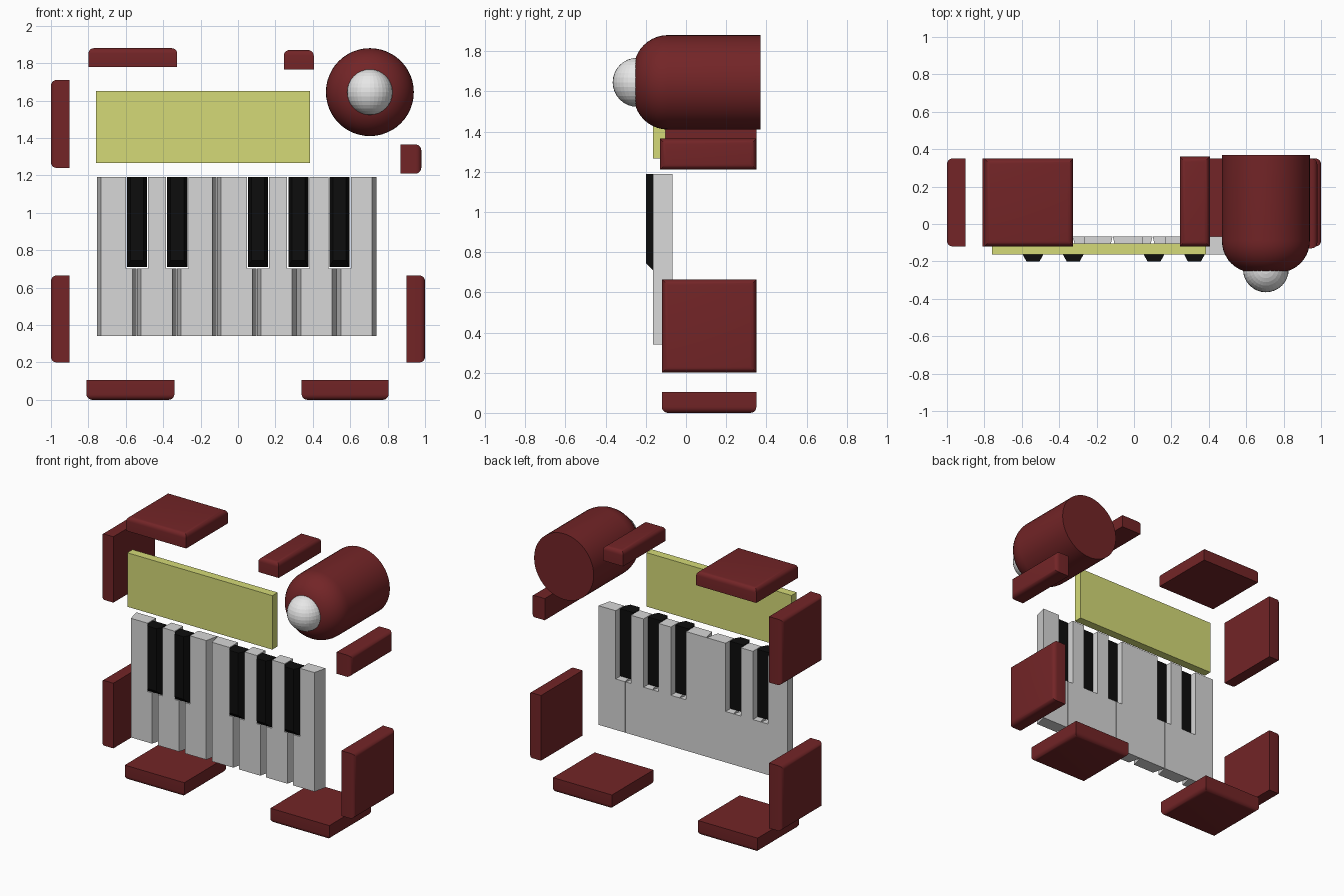
import bpy, bmesh, math
from mathutils import Vector

cube = bpy.data.objects.get("Cube")
if cube:
    bpy.data.objects.remove(cube, do_unlink=True)


def material(name, rgb):
    m = bpy.data.materials.new(name)
    m.use_nodes = True
    m.diffuse_color = (*rgb, 1)
    m.node_tree.nodes["Principled BSDF"].inputs["Base Color"].default_value = (*rgb, 1)
    return m


RED = material("dark red", (0.17, 0.018, 0.02))
IVORY = material("key white", (0.68, 0.68, 0.68))
BLACK = material("key black", (0.004, 0.004, 0.004))
YELLOW = material("panel yellow", (0.66, 0.7, 0.185))
WHITE = material("ball white", (0.8, 0.8, 0.8))


def finish(name, bm, mat, smooth=False):
    bmesh.ops.recalc_face_normals(bm, faces=bm.faces)
    mesh = bpy.data.meshes.new(name)
    bm.to_mesh(mesh)
    bm.free()
    mesh.materials.append(mat)
    obj = bpy.data.objects.new(name, mesh)
    bpy.context.collection.objects.link(obj)
    if smooth:
        bpy.ops.object.select_all(action='DESELECT')
        obj.select_set(True)
        bpy.context.view_layer.objects.active = obj
        bpy.ops.object.shade_smooth_by_angle(angle=math.radians(35))
    return obj


def loft(name, rings, mat, smooth=False):
    """Join (y, [(x, z), ...]) outlines from front to back and cap both ends."""
    bm = bmesh.new()
    rows = [[bm.verts.new((x, y, z)) for x, z in pts] for y, pts in rings]
    n = len(rows[0])
    for a, b in zip(rows, rows[1:]):
        for i in range(n):
            j = (i + 1) % n
            bm.faces.new((a[i], a[j], b[j], b[i]))
    bm.faces.new(rows[0])
    bm.faces.new(rows[-1])
    return finish(name, bm, mat, smooth)


def rect(x0, x1, z0, z1):
    return [(x0, z0), (x1, z0), (x1, z1), (x0, z1)]


def pad(name, x, z, outward, y=(-0.12, 0.35)):
    """Slab whose outward face has rounded edges."""
    bm = bmesh.new()
    bmesh.ops.create_cube(bm, size=1)
    lo, hi = Vector((x[0], y[0], z[0])), Vector((x[1], y[1], z[1]))
    for v in bm.verts:
        v.co = (lo + hi) / 2 + v.co * (hi - lo)
    bm.normal_update()
    face = max(bm.faces, key=lambda f: f.normal.dot(Vector(outward)))
    bmesh.ops.bevel(bm, geom=list(face.edges), offset=0.03, segments=5,
                    profile=0.5, affect='EDGES')
    finish(name, bm, RED, True)


# Red pads around the outline
LEFT, RIGHT, UP, DOWN = (1, 0, 0), (-1, 0, 0), (0, 0, 1), (0, 0, -1)
pad("bottom_pad_right", (-0.81, -0.34), (0, 0.105), DOWN)
pad("bottom_pad_left", (0.34, 0.805), (0, 0.105), DOWN)
pad("lower_side_pad_right", (-1, -0.9), (0.2, 0.665), RIGHT)
pad("lower_side_pad_left", (0.9, 1), (0.2, 0.665), LEFT)
pad("upper_side_pad_right", (-1, -0.9), (1.24, 1.71), RIGHT)
pad("top_pad_right", (-0.8, -0.325), (1.78, 1.88), UP)
pad("small_top_pad", (0.245, 0.405), (1.765, 1.87), UP, (-0.12, 0.36))
pad("small_side_pad", (0.87, 0.98), (1.21, 1.365), LEFT, (-0.13, 0.35))

# Yellow panel
panel = rect(-0.76, 0.385, 1.265, 1.65)
loft("display_panel", [(-0.163, panel), (-0.103, panel)], YELLOW)

# White keys: tapered towards the front, notched beside black keys
X0, PITCH, Z0, Z1, ZN = -0.755, 0.2136, 0.34, 1.19, 0.703
black_centres = {1: -0.54, 2: -0.325, 4: 0.107, 5: 0.323, 6: 0.543}
NOTCH = 0.06


def key_outline(i, inset):
    xl, xr = X0 + i * PITCH + inset, X0 + (i + 1) * PITCH - inset
    pts = [(xl, Z0), (xr, Z0)]
    if i + 1 in black_centres:
        nr = black_centres[i + 1] - NOTCH
        pts += [(xr, ZN), (nr, ZN), (nr, Z1)]
    else:
        pts.append((xr, Z1))
    if i in black_centres:
        nl = black_centres[i] + NOTCH
        pts += [(nl, Z1), (nl, ZN), (xl, ZN)]
    else:
        pts.append((xl, Z1))
    return pts


for i in range(7):
    loft(f"white_key_{i + 1}",
         [(-0.163, key_outline(i, 0.023)), (-0.068, key_outline(i, 0.001))], IVORY)

# Black keys with sloping fronts
for n, c in enumerate(black_centres.values()):
    wide = rect(c - 0.054, c + 0.054, 0.71, Z1)
    slim = rect(c - 0.035, c + 0.035, 0.745, Z1)
    loft(f"black_key_{n + 1}", [(-0.2, slim), (-0.165, wide), (-0.11, wide)], BLACK)

# Round barrel with a domed front
CX, CZ, R, ROUND, FRONT, BACK = 0.705, 1.645, 0.235, 0.17, -0.26, 0.37


def circle(r, n=48):
    return [(CX + r * math.cos(math.tau * k / n), CZ + r * math.sin(math.tau * k / n))
            for k in range(n)]


rings = []
for k in range(11):
    a = math.pi / 2 * k / 10
    rings.append((FRONT + ROUND * (1 - math.cos(a)),
                  circle(R - ROUND + ROUND * math.sin(a))))
rings.append((BACK, circle(R)))
loft("barrel", rings, RED, True)

# White faceted ball set in the barrel front
bm = bmesh.new()
bmesh.ops.create_uvsphere(bm, u_segments=32, v_segments=16, radius=0.122)
bmesh.ops.translate(bm, verts=bm.verts, vec=(CX, -0.243, CZ))
finish("ball", bm, WHITE)
